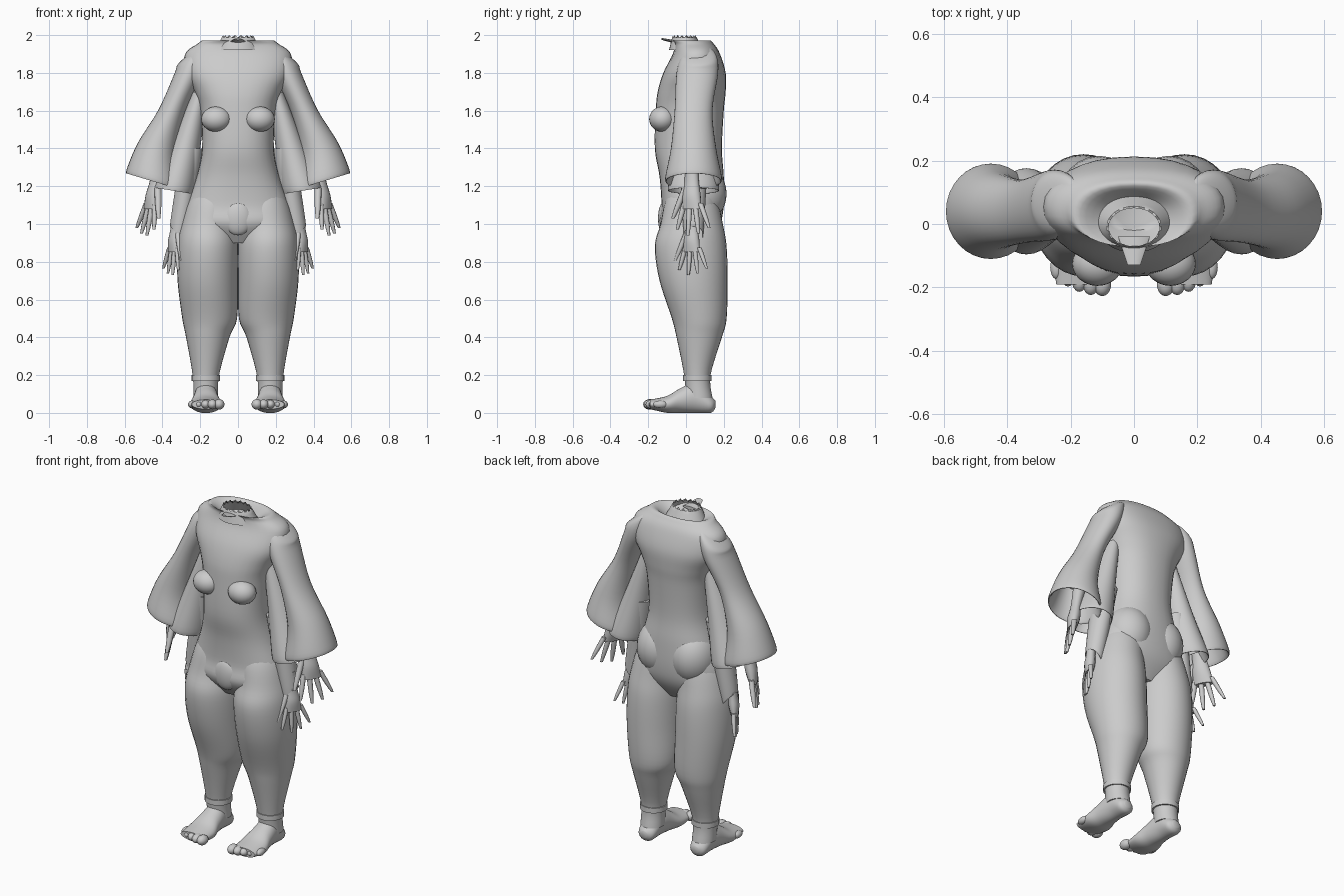
import bpy, bmesh, math
from mathutils import Matrix, Vector

if "Cube" in bpy.data.objects:
    bpy.data.objects.remove(bpy.data.objects["Cube"])

grey = bpy.data.materials.new("plain_grey")
grey.use_nodes = True
grey.diffuse_color = (.6, .6, .6, 1)
grey.node_tree.nodes["Principled BSDF"].inputs["Base Color"].default_value = grey.diffuse_color


def finish(name, bm, mirror):
    bmesh.ops.recalc_face_normals(bm, faces=bm.faces)
    mesh = bpy.data.meshes.new(name)
    bm.to_mesh(mesh)
    bm.free()
    mesh.materials.append(grey)
    part = bpy.data.objects.new(name, mesh)
    bpy.context.collection.objects.link(part)
    if mirror:
        part.modifiers.new("Mirror", "MIRROR").use_mirror_merge = False
    bpy.ops.object.select_all(action="DESELECT")
    part.select_set(True)
    bpy.context.view_layer.objects.active = part
    bpy.ops.object.shade_smooth_by_angle(angle=math.radians(50))


# A section is a matrix whose rows are the centre and the two half axes
def hoop(x, z, width, depth, y=.04, tilt=0):
    return Matrix(((x, y, z), (width, 0, tilt * width), (0, depth, 0)))


def torso_hoop(z, width, front, back):
    return hoop(0, z, width, (back - front) / 2, y=(front + back) / 2)


def upright(x, y, z, width, height):
    return Matrix(((x, y, z), (width, 0, 0), (0, 0, height)))


def shrink(section, factor):
    centre, across, along = section
    return Matrix((centre, across * factor, along * factor))


def smooth_path(sections, steps=5):
    padded = [sections[0], *sections, sections[-1]]
    path = []
    for before, start, end, after in zip(padded, padded[1:], padded[2:], padded[3:]):
        leave, arrive = (end - before) * .5, (after - start) * .5
        for step in range(steps):
            t = step / steps
            ease = t * t * (3 - 2 * t)
            path.append(start * (1 - ease) + end * ease
                        + leave * (t * (1 - t) ** 2) - arrive * (t * t * (1 - t)))
    return path + [sections[-1]]


def add_tube(bm, sections, sides=32, power=1.0, caps=True):
    def bend(value):
        return math.copysign(abs(value) ** power, value)

    angles = [math.tau * side / sides for side in range(sides)]
    rings = []
    for centre, across, along in smooth_path(sections):
        rings.append([bm.verts.new(centre + across * bend(math.cos(a)) + along * bend(math.sin(a)))
                      for a in angles])
    for lower, upper in zip(rings, rings[1:]):
        for side in range(sides):
            nxt = (side + 1) % sides
            bm.faces.new((lower[side], lower[nxt], upper[nxt], upper[side]))
    if caps:
        bm.faces.new(rings[0])
        bm.faces.new(rings[-1])
    return rings


def tube(name, sections, mirror=True, **options):
    bm = bmesh.new()
    add_tube(bm, sections, **options)
    finish(name, bm, mirror)


def add_ball(bm, centre, radii):
    place = Matrix.Translation(centre) @ Matrix.Diagonal((*radii, 1))
    bmesh.ops.create_uvsphere(bm, u_segments=24, v_segments=14, radius=1, matrix=place)


def ball(name, centre, radii, mirror=True):
    bm = bmesh.new()
    add_ball(bm, centre, radii)
    finish(name, bm, mirror)


# Torso, folding inward at the open neck
tube("torso", [
    torso_hoop(.9, .13, -.08, .12), torso_hoop(1, .27, -.14, .18),
    torso_hoop(1.1, .27, -.13, .2), torso_hoop(1.25, .22, -.14, .2),
    torso_hoop(1.4, .19, -.165, .19), torso_hoop(1.6, .2, -.16, .2),
    torso_hoop(1.7, .23, -.15, .21), torso_hoop(1.8, .28, -.12, .21),
    torso_hoop(1.9, .28, -.07, .18), torso_hoop(1.95, .22, -.06, .15),
    torso_hoop(1.97, .17, -.07, .12), torso_hoop(1.9, .07, -.02, .07)],
    mirror=False, power=.87)
ball("breasts", (.115, -.125, 1.555), (.08, .07, .067))
ball("buttocks", (.11, .075, 1.16), (.13, .14, .16))
ball("front_panel", (0, -.113, 1.03), (.075, .035, .09), mirror=False)

# Jagged collar with a front flap
bm = bmesh.new()
collar = add_tube(bm, [hoop(0, 1.92, .12, .09, y=0), hoop(0, 2, .08, .06, y=-.01)], caps=False)
for vert in collar[-1][::2]:
    vert.co.z -= .02
finish("collar", bm, False)
tube("collar_flap", [upright(0, -.04, 1.96, .05, .01), upright(0, -.13, 1.98, .02, .005)],
     mirror=False, sides=8)

# Legs, ending inside the hips, and ankle cuffs
tube("legs", [
    hoop(.11, 1.28, .03, .05), hoop(.13, 1.15, .12, .13, y=.03),
    hoop(.155, 1, .145, .165, y=.03), hoop(.16, .88, .16, .19, y=.025),
    hoop(.16, .7, .16, .18), hoop(.15, .5, .145, .145, y=.07),
    hoop(.16, .4, .115, .12, y=.07), hoop(.17, .2, .07, .07, y=.06),
    hoop(.17, .08, .065, .07, y=.07)])
tube("ankle_cuffs", [hoop(.17, z, .075, .075, y=.06) for z in (.2, .17)])


# Feet: low sections stay clear of the ground, tall ones rest on it
def sole(y, width, height):
    return upright(.17, y, max(height, .045), width, height)


tube("feet", [sole(.155, .02, .02), sole(.13, .05, .045), sole(.05, .06, .08),
              sole(-.03, .07, .065), sole(-.1, .085, .045), sole(-.19, .075, .025)])
bm = bmesh.new()
for toe in range(5):
    size = .028 - toe * .002
    add_ball(bm, (.1 + toe * .036, -.19 + toe * toe / 300, .045), (size, .037, size))
finish("toes", bm, True)


# Flared sleeves, each turned back inside itself as a lining
def sleeve(name, sections):
    tube(name, sections + [shrink(sections[-1], .9), shrink(sections[-2], .8)])


sleeve("outer_sleeves", [
    hoop(.2, 1.94, .03, .04, y=.07, tilt=-.5), hoop(.235, 1.89, .08, .09, y=.07, tilt=-.5),
    hoop(.26, 1.8, .075, .11, y=.06), hoop(.35, 1.6, .07, .1, tilt=.1),
    hoop(.43, 1.4, .1, .12, tilt=.3), hoop(.45, 1.245, .14, .15, tilt=.3)])
sleeve("inner_sleeves", [hoop(.2, 1.7, .04, .06), hoop(.28, 1.4, .08, .1),
                         hoop(.335, 1.2, .105, .135, tilt=.15)])
sleeve("lower_sleeves", [hoop(.24, 1.4, .06, .08), hoop(.31, .99, .045, .055, tilt=1)])


# Hands: wrist and palm, four fanned fingers and a thumb
def hands(name, wrist, size, lean):
    spread = Vector((-.55, -1, 0))
    flat = Vector((1, -.55, 0))
    down = Vector((lean, 0, -1))

    def section(fan, drop, thick, wide):
        centre = wrist + (spread * fan + down * drop) * size
        return Matrix((centre, flat * (thick * size), spread * (-wide * size)))

    def add_finger(bm, fan, start, reach, thick, opening):
        steps = [i / 4 for i in range(5)]
        add_tube(bm, [section(fan * (1 + opening * t), start + (reach - start) * t,
                              thick * (1 - t ** 3 / 2), thick * (1 - t ** 3 / 2))
                      for t in steps], sides=10)

    bm = bmesh.new()
    add_tube(bm, [section(0, -.12, .03, .03), section(0, 0, .025, .035),
                  section(0, .08, .03, .045), section(0, .15, .02, .05)], sides=16)
    for finger, reach in enumerate((.26, .29, .28, .25)):
        add_finger(bm, .038 - finger * .028, .12, reach, .013, opening=1)
    add_finger(bm, .03, .03, .2, .016, opening=2.3)
    finish(name, bm, True)


hands("upper_hands", Vector((.435, .03, 1.23)), size=1, lean=.2)
hands("lower_hands", Vector((.33, .03, .98)), size=.86, lean=.1)
